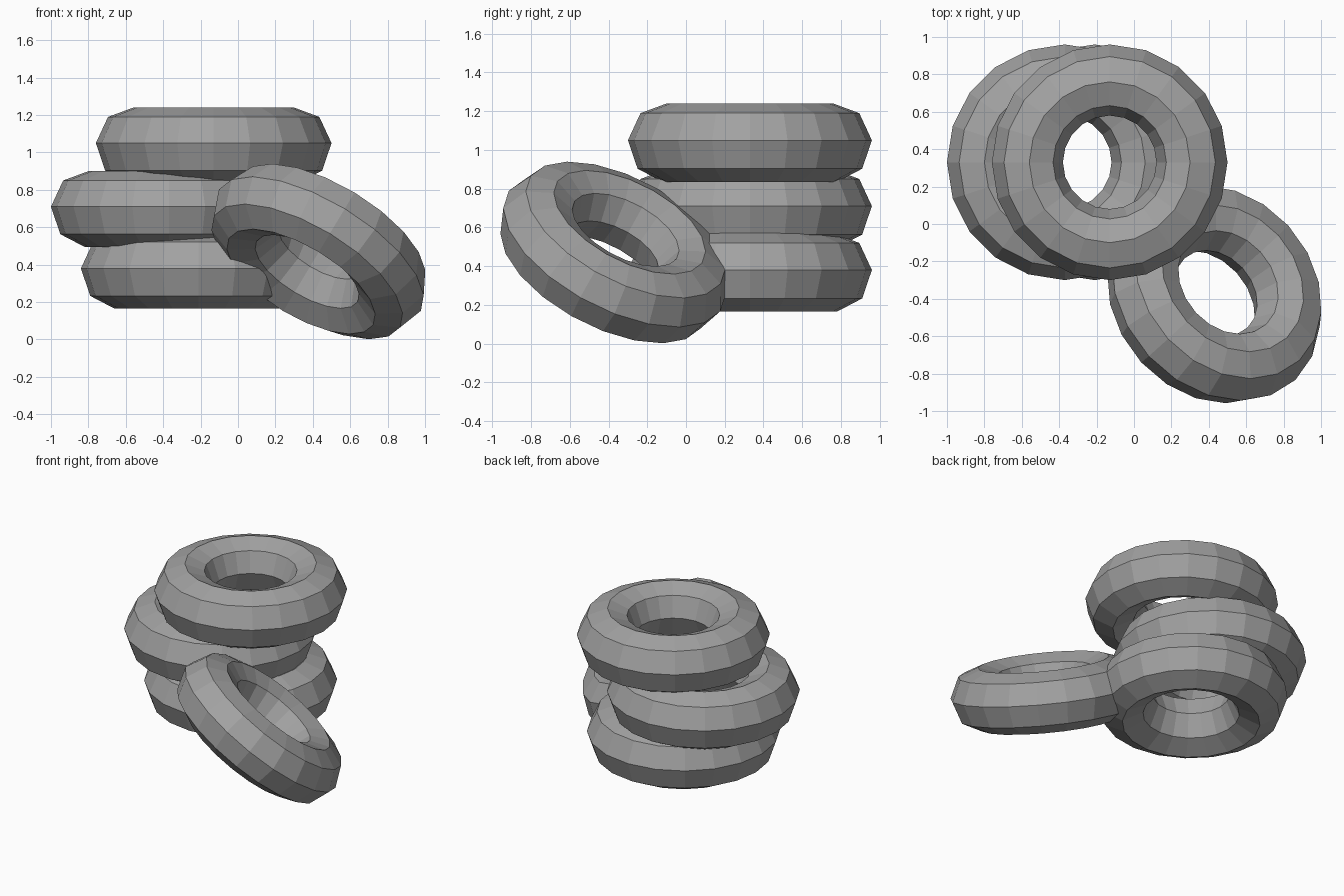
import bpy
import bmesh
import math
from mathutils import Vector

cube = bpy.data.objects.get("Cube")
if cube:
    bpy.data.objects.remove(cube, do_unlink=True)

# Single rubber colour
rubber = bpy.data.materials.new("rubber_grey")
rubber.use_nodes = True
GREY = (0.36, 0.36, 0.36, 1.0)
rubber.diffuse_color = GREY
bsdf = next(n for n in rubber.node_tree.nodes if n.type == 'BSDF_PRINCIPLED')
bsdf.inputs["Base Color"].default_value = GREY
bsdf.inputs["Roughness"].default_value = 0.8

# Eight-sided tyre cross-section: (radius, height)
PROFILE = [(0.63, 0.0), (0.565, 0.14), (0.43, 0.19), (0.303, 0.14),
           (0.25, 0.0), (0.315, -0.147), (0.45, -0.215), (0.58, -0.147)]
SEGMENTS = 20


def make_tyre_mesh():
    bm = bmesh.new()
    verts = [bm.verts.new((r, 0, z)) for r, z in PROFILE]
    edges = [bm.edges.new((v, verts[(i + 1) % len(verts)]))
             for i, v in enumerate(verts)]
    # Revolve the closed profile around the axle
    bmesh.ops.spin(bm, geom=verts + edges, cent=Vector((0, 0, 0)),
                   axis=Vector((0, 0, 1)), angle=math.tau, steps=SEGMENTS)
    bmesh.ops.remove_doubles(bm, verts=bm.verts, dist=0.001)
    bmesh.ops.recalc_face_normals(bm, faces=bm.faces)
    mesh = bpy.data.meshes.new("tyre")
    bm.to_mesh(mesh)
    bm.free()
    mesh.materials.append(rubber)
    return mesh


tyre = make_tyre_mesh()

# Stack of three offset tyres and one leaning against it
PLACEMENT = [
    ("bottom_tyre", (-0.21, 0.33, 0.38), (0, 0, 0)),
    ("middle_tyre", (-0.37, 0.33, 0.71), (0, 0, 0)),
    ("top_tyre", (-0.13, 0.33, 1.05), (0, 0, 0)),
    ("leaning_tyre", (0.438, -0.369, 0.478), (-0.4225, 0.541, 0)),
]
for name, location, rotation in PLACEMENT:
    obj = bpy.data.objects.new(name, tyre)
    obj.location = location
    obj.rotation_euler = rotation
    bpy.context.collection.objects.link(obj)
